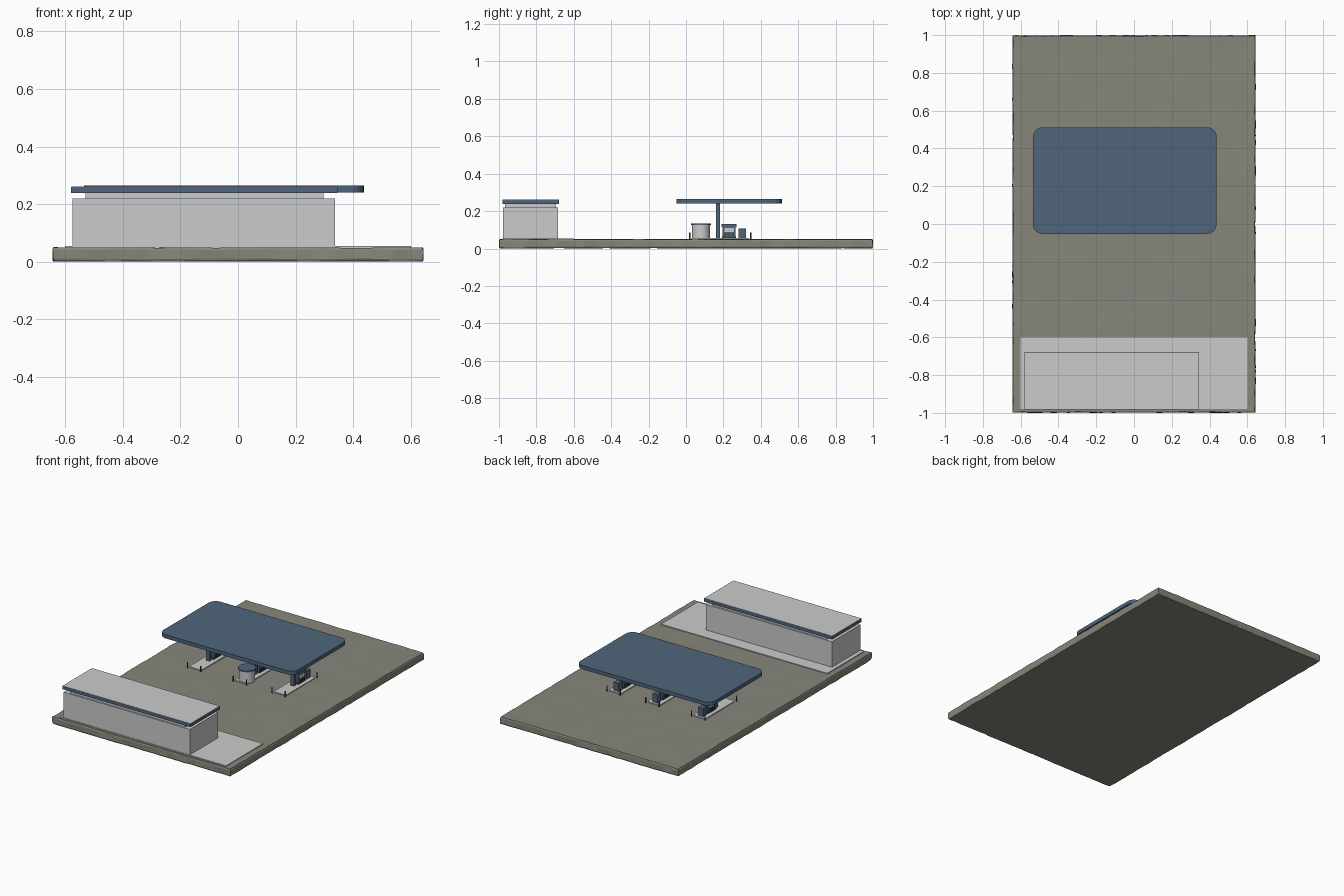
import bpy, bmesh, math
from mathutils import Vector, noise

if "Cube" in bpy.data.objects:
    bpy.data.objects.remove(bpy.data.objects["Cube"])


def material(name, col):
    m = bpy.data.materials.new(name)
    m.diffuse_color = (*col, 1)
    m.use_nodes = True
    m.node_tree.nodes["Principled BSDF"].inputs["Base Color"].default_value = m.diffuse_color
    return m


STONE = material("stone", (0.24, 0.24, 0.20))
BLUE = material("blue", (0.08, 0.13, 0.20))
DARK = material("dark", (0.05, 0.06, 0.07))


def finish(name, bm, mat=None, smooth=False):
    bmesh.ops.recalc_face_normals(bm, faces=bm.faces)
    me = bpy.data.meshes.new(name)
    bm.to_mesh(me)
    bm.free()
    ob = bpy.data.objects.new(name, me)
    bpy.context.collection.objects.link(ob)
    if mat:
        me.materials.append(mat)
    if smooth:
        bpy.ops.object.select_all(action='DESELECT')
        bpy.context.view_layer.objects.active = ob
        ob.select_set(True)
        bpy.ops.object.shade_smooth_by_angle(angle=math.radians(40))
    return ob


def box(name, x, y, z, mat=None):
    """Box from (min, max) pairs."""
    bm = bmesh.new()
    bmesh.ops.create_cube(bm, size=1)
    for v in bm.verts:
        v.co = Vector([(r[0] + r[1]) / 2 + c * (r[1] - r[0])
                       for r, c in zip((x, y, z), v.co)])
    return finish(name, bm, mat)


def cylinder(name, x, y, r, z, mat=None, n=24):
    bm = bmesh.new()
    bmesh.ops.create_cone(bm, cap_ends=True, segments=n, radius1=r, radius2=r,
                          depth=z[1] - z[0])
    bmesh.ops.translate(bm, verts=bm.verts, vec=(x, y, sum(z) / 2))
    return finish(name, bm, mat, True)


def rounded_slab(name, x, y, z, r, mat=None, n=6):
    """Plate with rounded corners in plan."""
    bm = bmesh.new()
    ring = []
    for k, (cx, cy) in enumerate([(x[1] - r, y[1] - r), (x[0] + r, y[1] - r),
                                  (x[0] + r, y[0] + r), (x[1] - r, y[0] + r)]):
        for i in range(n + 1):
            a = math.pi / 2 * (k + i / n)
            ring.append(bm.verts.new((cx + r * math.cos(a), cy + r * math.sin(a), z[0])))
    face = bm.faces.new(ring)
    ext = bmesh.ops.extrude_face_region(bm, geom=[face], use_keep_orig=True)
    bmesh.ops.translate(bm, vec=(0, 0, z[1] - z[0]),
                        verts=[v for v in ext['geom'] if isinstance(v, bmesh.types.BMVert)])
    return finish(name, bm, mat, True)


# Ground: uneven stone slab with chipped edges
bm = bmesh.new()
bmesh.ops.create_grid(bm, x_segments=60, y_segments=90, size=1)
for v in bm.verts:
    v.co.x *= 0.645
for depth in (0.008, 0.03, 0.008):
    faces = list(bm.faces) if depth == 0.008 and len(bm.faces) == 5400 else top_faces
    ext = bmesh.ops.extrude_face_region(bm, geom=faces, use_keep_orig=len(bm.faces) == 5400)
    top_faces = [f for f in ext['geom'] if isinstance(f, bmesh.types.BMFace)]
    bmesh.ops.translate(bm, vec=(0, 0, depth),
                        verts=[v for v in ext['geom'] if isinstance(v, bmesh.types.BMVert)])
for v in bm.verts:
    x, y, z = v.co
    level = z > 0.04 or z < 0.004
    n = noise.noise(Vector((x * 6, y * 6, z * 20)))
    chip = noise.noise(Vector((x * 18, y * 18, z * 40)))
    inset = (0.005 if level else 0.002) + 0.004 * chip
    if abs(x) > 0.64:
        v.co.x -= math.copysign(inset, x)
    if abs(y) > 0.995:
        v.co.y -= math.copysign(inset, y)
    v.co.z = z + 0.003 + 0.002 * n if z > 0.02 else max(0, z + 0.002 + 0.002 * n)
finish("ground", bm, STONE, True)

# Shop with pavement, set-back parapet and flat roof
box("pavement", (-0.6, 0.6), (-0.98, -0.6), (0.03, 0.054))
box("shop_walls", (-0.574, 0.337), (-0.978, -0.685), (0.04, 0.22))
box("shop_upper_band", (-0.53, 0.297), (-0.968, -0.695), (0.22, 0.24))
box("shop_roof_edge", (-0.58, 0.345), (-0.982, -0.678), (0.239, 0.259), BLUE)
box("shop_roof_top", (-0.579, 0.344), (-0.981, -0.679), (0.259, 0.261))

# Canopy over the forecourt
rounded_slab("canopy", (-0.535, 0.437), (-0.052, 0.512), (0.24, 0.264), 0.05, BLUE)

# Three fuelling islands
for i, cx in enumerate((-0.33, 0.0, 0.28)):
    tag = f"_{i + 1}"
    rounded_slab("island" + tag, (cx - 0.045, cx + 0.045), (0.03, 0.335), (0.04, 0.055), 0.015)
    box("column" + tag, (cx - 0.012, cx + 0.012), (0.16, 0.183), (0.05, 0.242), BLUE)
    for sx in (-1, 1):
        for py in (0.02, 0.345):
            cylinder("bollard" + tag, cx + sx * 0.048, py, 0.004, (0.045, 0.085), DARK, 10)
    # pump with cabinet, screens and nozzles
    box("pump_base" + tag, (cx - 0.02, cx + 0.02), (0.193, 0.268), (0.05, 0.063), DARK)
    box("pump_body" + tag, (cx - 0.018, cx + 0.018), (0.196, 0.265), (0.063, 0.115), BLUE)
    box("pump_head" + tag, (cx - 0.021, cx + 0.021), (0.19, 0.27), (0.115, 0.13), BLUE)
    for sx in (-1, 1):
        xs = sorted((cx + sx * 0.017, cx + sx * 0.020))
        box("pump_screen" + tag, xs, (0.205, 0.256), (0.088, 0.11))
        for k in range(3):
            ny = 0.21 + 0.02 * k
            xs2 = sorted((cx + sx * 0.017, cx + sx * 0.025))
            box("nozzle" + tag, xs2, (ny - 0.003, ny + 0.003), (0.065, 0.083), DARK)
    box("bin" + tag, (cx - 0.018, cx + 0.018), (0.282, 0.32), (0.05, 0.108), BLUE)

# Round kiosk on the middle island
cylinder("kiosk_wall", 0.01, 0.08, 0.048, (0.05, 0.125))
cylinder("kiosk_roof", 0.01, 0.08, 0.053, (0.125, 0.134), BLUE)
